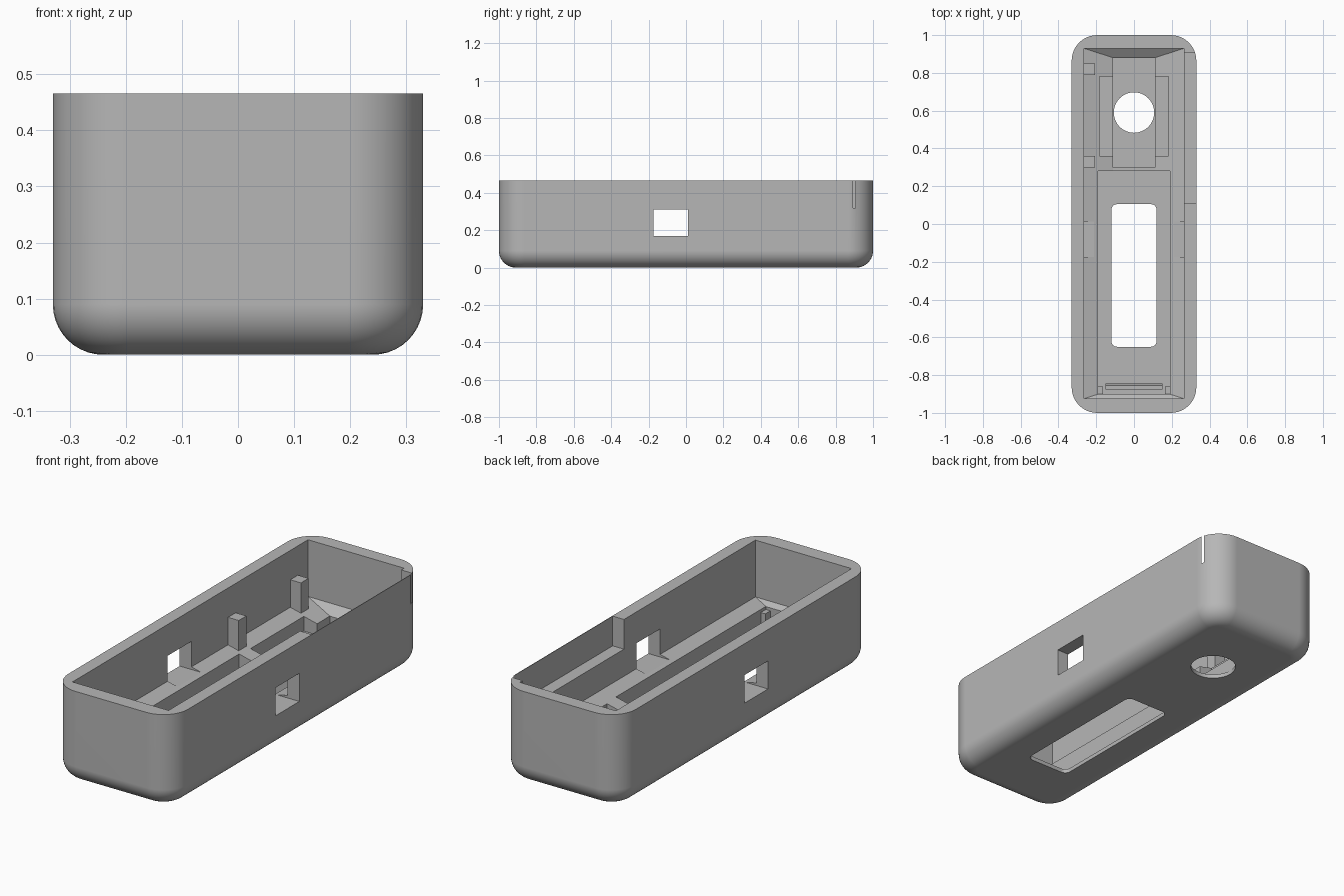
import bpy, bmesh
from math import sin, cos, pi, radians

if "Cube" in bpy.data.objects:
    bpy.data.objects.remove(bpy.data.objects["Cube"], do_unlink=True)

grey = bpy.data.materials.new("light_grey_plastic")
grey.use_nodes = True
colour = (0.47, 0.47, 0.47, 1)
grey.diffuse_color = colour
grey.node_tree.nodes["Principled BSDF"].inputs["Base Color"].default_value = colour


def ring(x0, x1, y0, y1, z, r=0.0, n=10):
    """Rectangle outline at height z, with optional rounded corners."""
    corners = [(x1, y1, -1, -1), (x0, y1, 1, -1), (x0, y0, 1, 1), (x1, y0, -1, 1)]
    points = []
    for k, (x, y, sx, sy) in enumerate(corners):
        if r == 0:
            points.append((x, y, z))
            continue
        for i in range(n + 1):
            a = pi / 2 * (k + i / n)
            points.append((x + sx * r + r * cos(a), y + sy * r + r * sin(a), z))
    return points


def loft(name, rings):
    """Closed solid through a stack of rings."""
    bm = bmesh.new()
    rows = [[bm.verts.new(p) for p in row] for row in rings]
    n = len(rows[0])
    for low, high in zip(rows, rows[1:]):
        for i in range(n):
            j = (i + 1) % n
            bm.faces.new((low[i], low[j], high[j], high[i]))
    bm.faces.new(rows[0][::-1])
    bm.faces.new(rows[-1])
    bmesh.ops.recalc_face_normals(bm, faces=bm.faces)
    mesh = bpy.data.meshes.new(name)
    bm.to_mesh(mesh)
    bm.free()
    mesh.materials.append(grey)
    obj = bpy.data.objects.new(name, mesh)
    bpy.context.collection.objects.link(obj)
    return obj


def block(name, x0, x1, y0, y1, z0, z1):
    return loft(name, [ring(x0, x1, y0, y1, z) for z in (z0, z1)])


# Outer body: rounded box with a filleted bottom edge
W, L, H, CORNER, FILLET = 0.33, 1.0, 0.466, 0.135, 0.09
STEPS = 10
rings = []
for i in range(STEPS + 1):
    a = pi / 2 * i / STEPS
    d = FILLET * (1 - sin(a))
    rings.append(ring(-W + d, W - d, -L + d, L - d, FILLET * (1 - cos(a)), CORNER - d))
rings.append(ring(-W, W, -L, L, H, CORNER))
body = loft("case_body", rings)

# Cutters for the cavity, pockets and openings
FLOOR, TOP = 0.02, 0.6
cutters = [
    loft("cavity_cutter", [ring(-0.11, 0.11, -0.875, 0.88, 0.146),
                           ring(-0.265, 0.265, -0.925, 0.93, 0.183),
                           ring(-0.265, 0.265, -0.925, 0.93, TOP)]),
    block("long_pocket_cutter", -0.19, 0.19, -0.9, 0.28, FLOOR, 0.3),
    block("channel_cutter", -0.11, 0.11, 0.3, 0.88, FLOOR, 0.3),
    block("module_pocket_cutter", -0.183, 0.183, 0.36, 0.78, 0.09, 0.3),
    block("side_window_cutter", -0.5, 0.5, -0.175, 0.012, 0.17, 0.31),
    block("wall_recess_cutter", 0.2, 0.327, 0.11, 0.907, 0.318, TOP),
    loft("slot_cutter", [ring(-0.12, 0.12, -0.65, 0.105, z, 0.03, 6) for z in (-0.1, 0.1)]),
    loft("round_hole_cutter", [[(0.107 * cos(2 * pi * i / 48), 0.59 + 0.107 * sin(2 * pi * i / 48), z)
                                for i in range(48)] for z in (-0.1, 0.06)]),
]
bpy.context.view_layer.objects.active = body
for cutter in cutters:
    cutter.hide_render = True
    mod = body.modifiers.new(cutter.name, 'BOOLEAN')
    mod.operation = 'DIFFERENCE'
    mod.solver = 'EXACT'
    mod.object = cutter
    bpy.ops.object.modifier_apply(modifier=mod.name)
    bpy.data.objects.remove(cutter, do_unlink=True)

# Smooth the rounded outside and keep the cut edges crisp
for obj in bpy.context.selected_objects:
    obj.select_set(False)
body.select_set(True)
bpy.ops.object.shade_smooth_by_angle(angle=radians(12))
weighted = body.modifiers.new("flat_walls", 'WEIGHTED_NORMAL')
weighted.keep_sharp = True

# Support posts along the wall
for name, y in (("middle_post", 0.3), ("back_post", 0.79)):
    block(name, -0.29, -0.206, y, y + 0.06, 0.12, 0.32)

# Retaining bar with a sloped inner face, and corner nubs
loft("retaining_bar", [ring(-0.15, 0.15, -0.875, -0.845, 0.01),
                       ring(-0.15, 0.15, -0.875, -0.845, 0.07),
                       ring(-0.15, 0.15, -0.875, -0.855, 0.1)])
for name, s in (("left_nub", 1), ("right_nub", -1)):
    x0, x1 = sorted((s * 0.165, s * 0.2))
    block(name, x0, x1, -0.91, -0.86, 0.01, 0.15)
